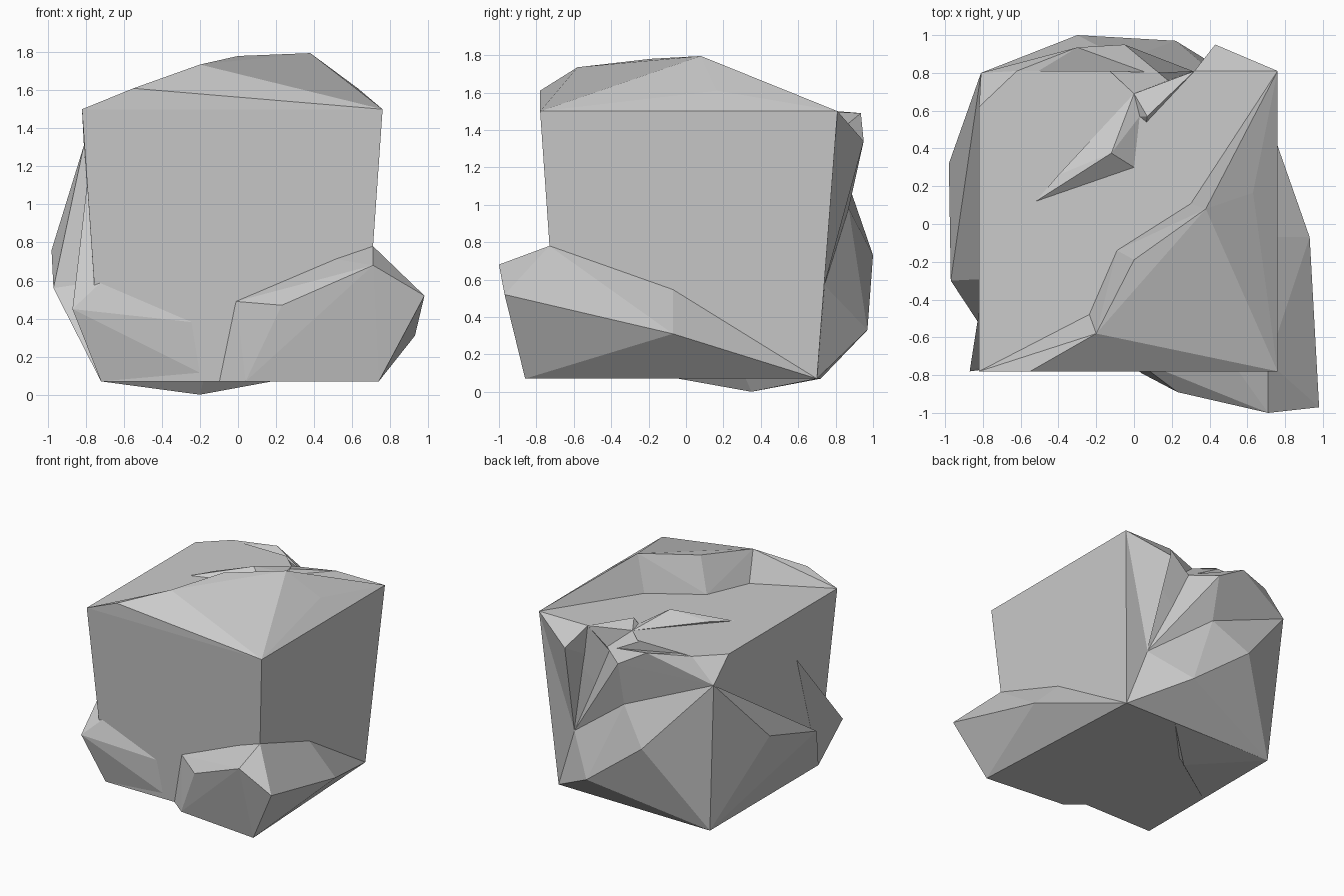
import bpy, bmesh

if "Cube" in bpy.data.objects:
    bpy.data.objects.remove(bpy.data.objects["Cube"])

CENTRE = (0, 0, 0.8)


def hull(name, points):
    """Convex faceted chunk around the given corner points."""
    bm = bmesh.new()
    for p in points:
        bm.verts.new(p)
    res = bmesh.ops.convex_hull(bm, input=bm.verts)
    junk = {g for g in res["geom_interior"] + res["geom_unused"]
            if isinstance(g, bmesh.types.BMVert)}
    bmesh.ops.delete(bm, geom=list(junk), context='VERTS')
    bmesh.ops.recalc_face_normals(bm, faces=bm.faces)
    me = bpy.data.meshes.new(name)
    bm.to_mesh(me)
    bm.free()
    ob = bpy.data.objects.new(name, me)
    bpy.context.collection.objects.link(ob)
    return ob


# Shared corners of the block
FL, FR, BR = (-.82, -.78, 1.5), (.76, -.78, 1.5), (.76, .81, 1.5)
BL, BL_side, BL_back = (-.81, .80, 1.31), (-.82, .62, 1.5), (-.62, .81, 1.5)
fl, fr, br, bl = (-.72, -.68, .07), (.66, -.68, .07), (.66, .70, .07), (-.72, .72, .07)
groove, dent = (.49, .74, .57), (-.05, .87, .98)
ridge = [(-.2, -.58, 1.735), (0, -.19, 1.78), (.38, .08, 1.795), (.63, .165, 1.61)]
step = [(-.25, -.51, 1.5), (-.09, -.14, 1.5), (.32, .12, 1.5)]

# Main tapered block
rock = hull("rock", [FL, FR, BR, BL, BL_side, BL_back, fl, fr, br, bl])

# Chunks that grow out of the block
chunks = {
    "top_ledge_left": [FL, FR, (-.55, -.78, 1.61), ridge[0], step[0]],
    "top_ledge_middle": [FR] + ridge + step,
    "top_ledge_right": [FR, BR, ridge[2], ridge[3], step[2]],
    "front_right_foot": [(-.01, -.71, .49), (.23, -.89, .47), (.04, -.79, .07),
                         (-.11, -.67, .07), (.71, -1, .68), (.98, -.97, .52),
                         (.71, -.73, .78), (.69, -.07, .55), (.93, -.07, .31),
                         (.74, -.86, .07), br],
    "front_left_foot": [(-.795, -.30, 1.09), (-.87, -.78, .45), (-.71, -.71, .60),
                        (-.23, -.70, .38), fl, (-.11, -.67, .07)],
    "left_bulge": [BL, (-.98, .32, .76), (-.97, -.30, .56), (-.77, -.29, .59),
                   (-.77, .21, .75), bl, fl],
    "back_lower_bulge": [BL, (-.3, 1, .73), (.22, .97, .33), dent, groove, bl, br],
    "back_upper_bulge": [BL, BL_side, BL_back, (-.3, .935, 1.49), (-.05, .95, 1.34),
                         (.18, .76, 1.345), dent, groove],
    "back_right_bulge": [BR, (.32, .81, 1.5), (.43, .95, 1.34), groove],
    "bottom_point": [bl, (-.72, -.04, .07), (.18, .70, .07), (-.2, .35, 0)],
    "top_chip": [(-.52, .12, 1.5), (-.4, .26, 1.515), (-.12, .375, 1.585),
                 (0, .30, 1.5), (.03, .57, 1.5), (0, .69, 1.5)],
    "top_chip_tail": [(0, .69, 1.5), (.03, .57, 1.5), (.07, .57, 1.54), (.32, .81, 1.5)],
}
helpers = [(hull(n, pts + [CENTRE]), 'UNION') for n, pts in chunks.items()]

# Notch in the rear top edge
helpers.append((hull("rear_notch", [(0, .69, 1.5), (.32, .81, 1.5), (-.3, .935, 1.49),
                                    (-.05, .95, 1.34), (.18, .76, 1.345),
                                    (.08, .98, 1.6)]), 'DIFFERENCE'))

for ob, op in helpers:
    mod = rock.modifiers.new(ob.name, 'BOOLEAN')
    mod.operation, mod.object, mod.solver = op, ob, 'EXACT'

# Bake the result into one faceted mesh and drop the helpers
dg = bpy.context.evaluated_depsgraph_get()
baked = bpy.data.meshes.new_from_object(rock.evaluated_get(dg))
rock.modifiers.clear()
rock.data = baked
for ob, _ in helpers:
    bpy.data.objects.remove(ob)
